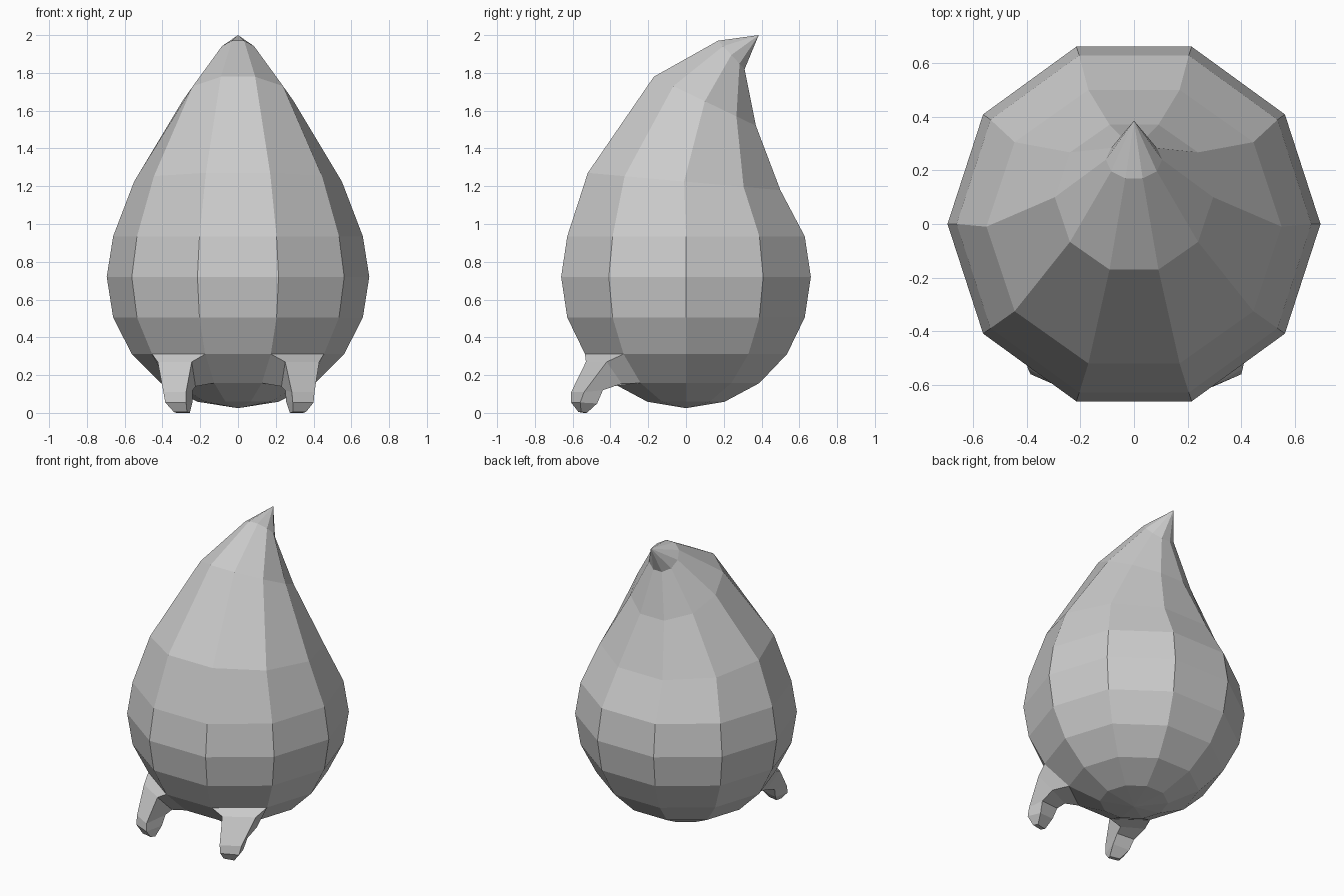
import bpy, bmesh
from math import sin, cos, pi, radians

if "Cube" in bpy.data.objects:
    bpy.data.objects.remove(bpy.data.objects["Cube"])

SEG, R, CZ = 10, 0.695, 0.72


def add_object(name, bm):
    bmesh.ops.recalc_face_normals(bm, faces=bm.faces)
    mesh = bpy.data.meshes.new(name)
    bm.to_mesh(mesh)
    bm.free()
    obj = bpy.data.objects.new(name, mesh)
    bpy.context.collection.objects.link(obj)
    return obj


def bridge(bm, a, b, skip=()):
    n = len(a)
    for i in range(n):
        if i not in skip:
            bm.faces.new((a[i], a[(i + 1) % n], b[(i + 1) % n], b[i]))


# Body rings: centre y, centre z, x radius, y radius, backward slope
rings = []
for k in range(-4, 2):
    a = radians(18 * k)
    rings.append((0, CZ + R * sin(a), R * cos(a), R * cos(a), 0))
rings += [(-0.01, 1.225, 0.55, 0.536, -0.09),
          (0.10, 1.65, 0.295, 0.284, -0.48),
          (0.24, 1.895, 0.105, 0.074, -1.07)]

# Body: low-poly sphere drawn up into a bent point
bm = bmesh.new()
loops = []
for cy, cz, rx, ry, slope in rings:
    loop = []
    for i in range(SEG):
        t = 2 * pi * i / SEG
        dy = ry * sin(t)
        loop.append(bm.verts.new((rx * cos(t), cy + dy, cz + slope * dy)))
    loops.append(loop)
for k in range(len(loops) - 1):
    # the two feet grow out of these open faces
    bridge(bm, loops[k], loops[k + 1], skip=(6, 8) if k == 1 else ())
for loop, tip in ((loops[0], (0, 0, CZ - R)), (loops[-1], (0, 0.385, 2.0))):
    v = bm.verts.new(tip)
    for i in range(SEG):
        bm.faces.new((loop[i], loop[(i + 1) % SEG], v))
add_object("body", bm)


# Feet: four-sided lofts (inner front, outer front, outer back, inner back)
def body_point(k, deg):
    a, t = radians(18 * k), radians(deg)
    return (R * cos(a) * cos(t), R * cos(a) * sin(t), CZ + R * sin(a))


sections = [
    [body_point(-2, -72), body_point(-2, -36), body_point(-3, -36), body_point(-3, -72)],
    [(.25, -.53, .27), (.43, -.42, .27), (.38, -.34, .155), (.23, -.40, .14)],
    [(.285, -.608, .11), (.405, -.54, .11), (.38, -.44, .12), (.25, -.45, .12)],
    [(.29, -.608, .055), (.40, -.56, .055), (.37, -.47, .05), (.255, -.49, .06)],
    [(.29, -.57, .005), (.36, -.555, .005), (.345, -.525, 0), (.275, -.54, 0)],
]


def make_foot(name, side, lean):
    bm = bmesh.new()
    prev = None
    for k, sec in enumerate(sections):
        loop = [bm.verts.new((side * (x - lean * k), y, z)) for x, y, z in sec]
        if prev:
            bridge(bm, prev, loop)
        prev = loop
    bm.faces.new(prev)
    add_object(name, bm)


make_foot("right_foot", 1, 0)
make_foot("left_foot", -1, 0.005)
